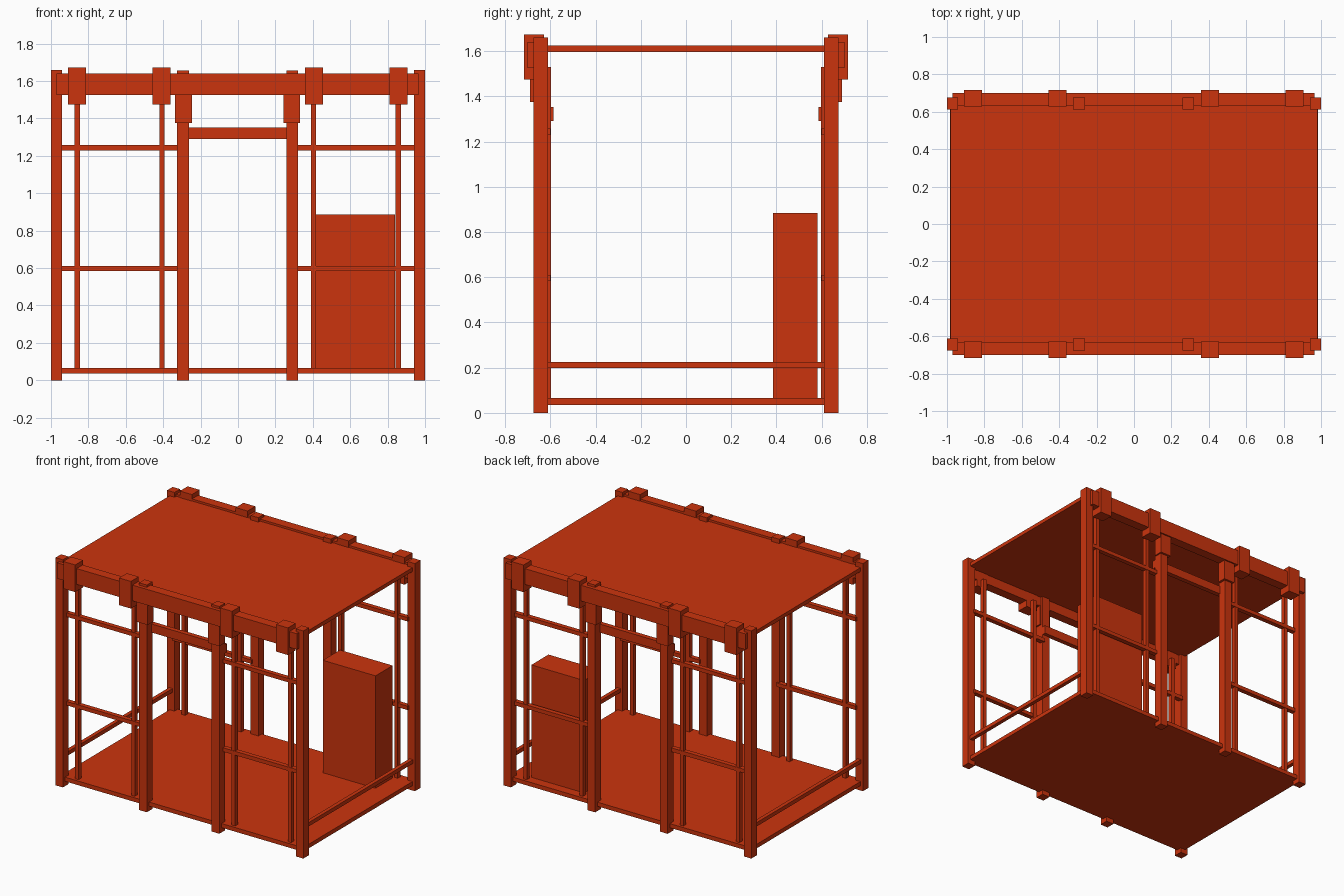
import bpy, bmesh

mat = bpy.data.materials.new("orange red paint")
mat.diffuse_color = (0.6, 0.034, 0.004, 1)


def box(name, x, y, z):
    """Axis-aligned box from (min, max) pairs."""
    bm = bmesh.new()
    bmesh.ops.create_cube(bm, size=1)
    for v in bm.verts:
        v.co = [r[0] if c < 0 else r[1] for c, r in zip(v.co, (x, y, z))]
    me = bpy.data.meshes.new(name)
    bm.to_mesh(me)
    bm.free()
    me.materials.append(mat)
    ob = bpy.data.objects.new(name, me)
    bpy.context.collection.objects.link(ob)


def flip(r):
    return (-r[1], -r[0])


# Identical frames on the front (-y) and back (+y)
for side, s in (("front", -1), ("back", 1)):
    def part(name, x, y, z):
        box(f"{side}_{name}", x, y if s > 0 else flip(y), z)

    part("top_beam", (-0.97, 0.965), (0.63, 0.70), (1.525, 1.64))
    part("door_header", (-0.32, 0.32), (0.585, 0.62), (1.29, 1.352))
    for cx in (-0.97, 0.97):
        part("corner_post", (cx - 0.03, cx + 0.03), (0.611, 0.675), (0, 1.66))
    for cx in (-0.294, 0.291):
        part("door_post", (cx - 0.031, cx + 0.031), (0.611, 0.675), (0, 1.657))
    for cx in (-0.291, 0.287):
        part("post_sleeve", (cx - 0.045, cx + 0.045), (0.625, 0.69), (1.376, 1.53))
    # clamps around the beam
    for cx in (-0.86, -0.41, 0.406, 0.857):
        part("beam_clamp", (cx - 0.048, cx + 0.048), (0.627, 0.717), (1.475, 1.673))
    # thin bars and rails of the side panels
    for cx in (-0.859, -0.406, 0.404, 0.857):
        part("panel_bar", (cx - 0.014, cx + 0.014), (0.597, 0.63), (0.06, 1.53))
    for z in (0.597, 1.243):
        for x in ((-0.95, -0.31), (0.31, 0.95)):
            part("panel_rail", x, (0.599, 0.633), (z - 0.014, z + 0.014))

# Floor, roof and low side rails
box("floor", (-0.98, 0.98), (-0.65, 0.65), (0.035, 0.065))
box("roof", (-0.98, 0.98), (-0.65, 0.65), (1.597, 1.625))
for cx in (-0.97, 0.97):
    box("side_rail", (cx - 0.014, cx + 0.014), (-0.62, 0.62), (0.198, 0.226))

# Cabinet in the back right corner
box("cabinet", (0.415, 0.84), (0.385, 0.582), (0.06, 0.885))
